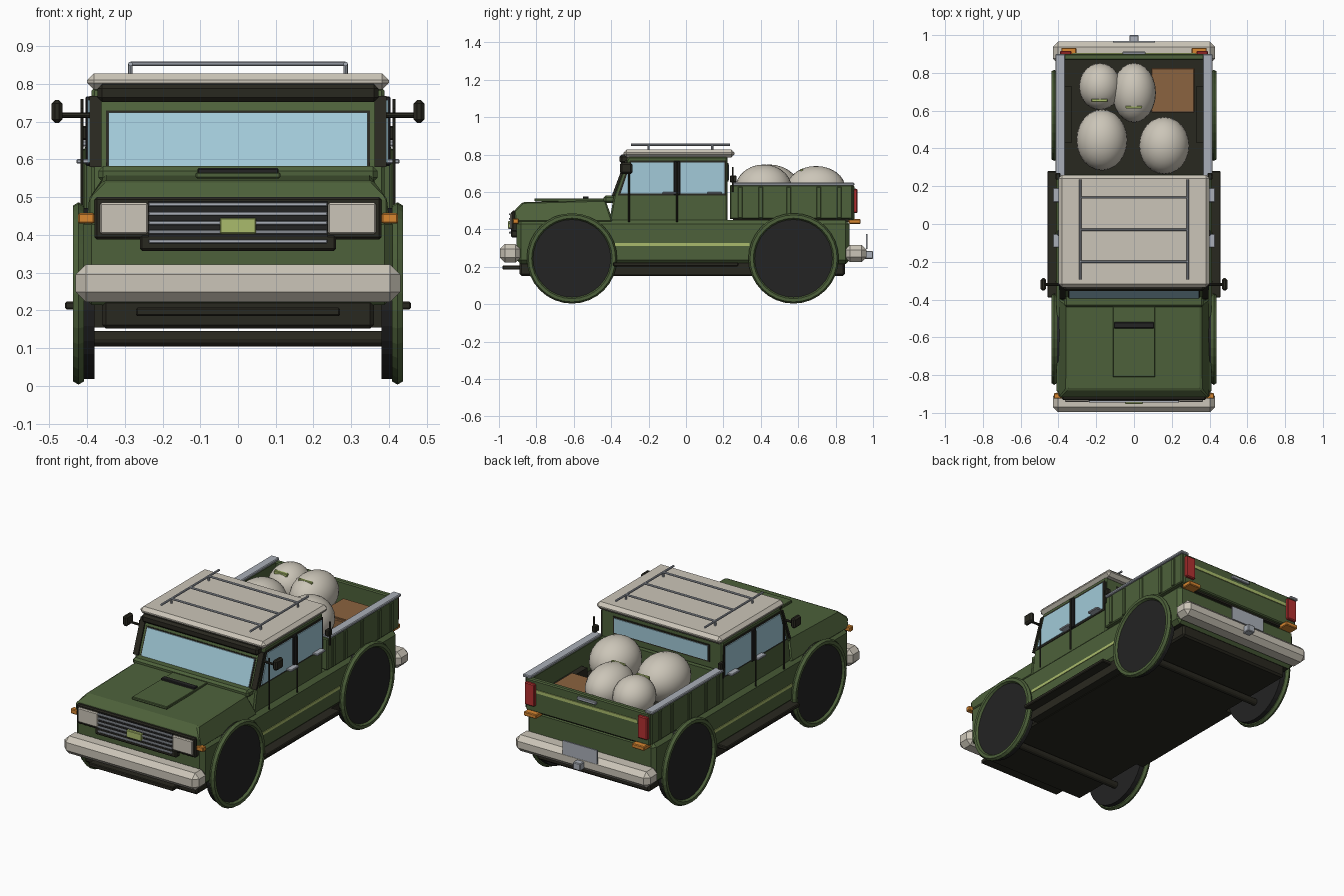
import bpy, bmesh, math
from mathutils import Vector

if "Cube" in bpy.data.objects:
    bpy.data.objects.remove(bpy.data.objects["Cube"], do_unlink=True)


def material(name, r, g, b):
    m = bpy.data.materials.new(name)
    m.use_nodes = True
    m.diffuse_color = (r, g, b, 1)
    m.node_tree.nodes["Principled BSDF"].inputs["Base Color"].default_value = (r, g, b, 1)
    return m


GREEN = material("olive green", .075, .12, .043)
CREAM = material("cream", .6, .56, .48)
GLASS = material("pale blue glass", .36, .59, .69)
TRIM = material("dark trim", .022, .021, .014)
TYRE = material("tyre black", .017, .017, .017)
SILVER = material("silver", .40, .43, .48)
ORANGE = material("signal orange", .68, .24, .03)
RED = material("lamp red", .45, .03, .03)
LIME = material("pale lime", .40, .50, .15)
BROWN = material("crate brown", .26, .125, .05)


def finish(name, bm, mat, bevel=0):
    bmesh.ops.recalc_face_normals(bm, faces=bm.faces)
    if bevel:
        bmesh.ops.bevel(bm, geom=list(bm.edges), offset=bevel, segments=1, affect='EDGES')
    me = bpy.data.meshes.new(name)
    bm.to_mesh(me)
    bm.free()
    me.materials.append(mat)
    ob = bpy.data.objects.new(name, me)
    bpy.context.collection.objects.link(ob)
    return ob


def box(name, mat, x, y, z, bevel=0):
    """Box from (low, high) ranges."""
    bm = bmesh.new()
    bmesh.ops.create_cube(bm, size=1)
    for v in bm.verts:
        v.co = [r[0] if c < 0 else r[1] for c, r in zip(v.co, (x, y, z))]
    return finish(name, bm, mat, bevel)


def wide(name, mat, half, y, z, bevel=0):
    """Box centred across the width."""
    return box(name, mat, (-half, half), y, z, bevel)


def pair(name, mat, x, y, z, bevel=0):
    """The same box on both sides."""
    box("left_" + name, mat, x, y, z, bevel)
    box("right_" + name, mat, (-x[1], -x[0]), y, z, bevel)


def prism(name, mat, x, profile, bevel=0, squeeze=None):
    """Side profile of (y, z) points extruded across x; squeeze = (height, factor)."""
    bm = bmesh.new()
    f = bm.faces.new([bm.verts.new((x[0], y, z)) for y, z in profile])
    new = bmesh.ops.extrude_face_region(bm, geom=[f])["geom"]
    for v in new:
        if isinstance(v, bmesh.types.BMVert):
            v.co.x = x[1]
    if squeeze:
        for v in bm.verts:
            if v.co.z > squeeze[0]:
                v.co.x *= squeeze[1]
    return finish(name, bm, mat, bevel)


def rod(name, mat, a, b, r, sides=8):
    a, b = Vector(a), Vector(b)
    bm = bmesh.new()
    bmesh.ops.create_cone(bm, cap_ends=True, segments=sides, radius1=r, radius2=r, depth=(b - a).length)
    ob = finish(name, bm, mat)
    ob.location = (a + b) / 2
    ob.rotation_euler = (b - a).to_track_quat('Z', 'Y').to_euler()
    return ob


# Chassis and lower body
wide("chassis", TRIM, .36, (-.89, .85), (.152, .23), .01)
wide("skid_plate", TRIM, .27, (-.98, -.88), (.185, .208), .004)
body = wide("lower_body", GREEN, .41, (-.905, .875), (.215, .45), .022)
body.data.materials.append(TRIM)
for f in body.data.polygons:
    f.material_index = int(f.normal.z < -.9)
pair("running_board", TRIM, (.38, .458), (-.39, .28), (.203, .224), .004)
pair("sill", TRIM, (.34, .40), (-.40, .36), (.155, .22))
pair("side_stripe", LIME, (.405, .414), (-.38, .34), (.312, .328))

# Wheels, arch rings and axles
for end, wy in (("front", -.61), ("rear", .575)):
    rod(end + "_axle", TRIM, (-.385, wy, .125), (.385, wy, .125), .02, 12)
    for side, s in (("left", 1), ("right", -1)):
        rod(f"{end}_{side}_wheel", TYRE, (s * .38, wy, .245), (s * .425, wy, .245), .226, 32)
        bpy.ops.mesh.primitive_torus_add(major_segments=32, minor_segments=6, major_radius=.224,
                                         minor_radius=.0175, location=(s * .4225, wy, .245),
                                         rotation=(0, math.pi / 2, 0))
        ring = bpy.context.object
        ring.name = f"{end}_{side}_arch"
        ring.data.materials.append(GREEN)

# Bumpers, tow hitch, plate
wide("front_bumper", CREAM, .43, (-.995, -.885), (.222, .322), .027)
wide("rear_bumper", CREAM, .43, (.85, .965), (.225, .318), .027)
wide("tow_hitch", SILVER, .024, (.95, 1.0), (.243, .285), .004)
wide("rear_plate", SILVER, .11, (.962, .97), (.295, .375))

# Hood
prism("hood", GREEN, (-.4, .4), [(-.915, .44), (-.918, .50), (-.875, .545), (-.43, .558), (-.39, .44)],
      .008, (.52, .89))
wide("hood_panel", GREEN, .112, (-.81, -.405), (.55, .566), .003)
wide("hood_vent", TYRE, .107, (-.552, -.52), (.56, .577), .003)

# Grille and front lights
wide("light_frame", TRIM, .38, (-.932, -.89), (.388, .50), .006)
wide("lower_grille", TRIM, .26, (-.936, -.89), (.358, .40), .006)
wide("grille_back", TYRE, .237, (-.936, -.9), (.39, .49))
for i in range(5):
    z = .383 + i * .0245
    wide(f"grille_bar_{i}", SILVER, .237, (-.946, -.93), (z - .005, z + .005), .002)
wide("front_badge", LIME, .048, (-.952, -.93), (.403, .445), .003)
pair("headlight", CREAM, (.238, .366), (-.942, -.925), (.402, .486), .005)
pair("front_signal", ORANGE, (.38, .424), (-.925, -.895), (.43, .458), .004)

# Cab shell, windscreen and pillars
prism("cab", GREEN, (-.388, .388), [(-.41, .44), (-.385, .585), (-.31, .79), (.222, .79), (.222, .44)], .008)
wide("cowl", GREEN, .37, (-.44, -.36), (.54, .582), .012)


def slanted(lo, hi, depth):
    face = lambda z: -.385 + (z - .585) * .375
    return [(face(lo) - depth, lo), (face(hi) - depth, hi), (face(hi) + .004, hi), (face(lo) + .004, lo)]


prism("windscreen_seal", TRIM, (-.35, .35), slanted(.573, .73, .004))
prism("windscreen", GLASS, (-.343, .343), slanted(.579, .725, .008))
for side, s in (("left", 1), ("right", -1)):
    prism(side + "_front_pillar", TRIM, (s * .362, s * .394), slanted(.58, .768, .010))
wide("sun_visor", TRIM, .372, (-.355, -.285), (.752, .80), .012)
wide("rear_window_seal", TRIM, .31, (.218, .226), (.655, .755))
wide("rear_window", GLASS, .30, (.22, .23), (.663, .747))

# Side windows and door fittings
for side, s in (("left", 1), ("right", -1)):
    def plate(name, mat, out, pts):
        prism(f"{side}_{name}", mat, (s * .38, s * out), pts)
    plate("window_frame", TRIM, .392, [(-.365, .582), (-.30, .768), (.215, .768), (.215, .582)])
    plate("front_glass", GLASS, .397, [(-.35, .592), (-.295, .757), (-.068, .757), (-.068, .592)])
    plate("rear_glass", GLASS, .397, [(-.03, .592), (-.03, .757), (.205, .757), (.205, .592)])
    for i, (y, lo, hi) in enumerate([(-.305, .44, .735), (-.048, .44, .76), (.25, .60, .735)]):
        rod(f"{side}_door_rod_{i}", TRIM, (s * .413, y, lo), (s * .413, y, hi), .0045, 6)
    rod(side + "_mirror_arm", TRIM, (s * .38, -.32, .717), (s * .475, -.32, .717), .007)
pair("centre_pillar", TYRE, (.385, .404), (-.064, -.033), (.583, .767), .003)
pair("front_handle", SILVER, (.388, .428), (-.125, -.052), (.589, .601), .003)
pair("rear_handle", SILVER, (.388, .428), (.115, .19), (.589, .601), .003)
pair("mirror", TRIM, (.465, .494), (-.352, -.287), (.697, .757), .009)
pair("fuel_latch", TRIM, (.39, .415), (.235, .27), (.652, .688), .004)

# Roof and rack
wide("roof", CREAM, .40, (-.335, .26), (.785, .828), .018)
for side, s in (("left", 1), ("right", -1)):
    rod(side + "_rack_rail", SILVER, (s * .285, -.295, .853), (s * .285, .235, .853), .006)
    for y in (-.2, .14):
        rod(side + "_rack_foot", SILVER, (s * .285, y, .82), (s * .285, y, .853), .006)
for y in (-.2, -.03, .14):
    rod("rack_crossbar", SILVER, (-.285, y, .853), (.285, y, .853), .006)

# Cargo bed
wide("bed_floor", TRIM, .375, (.25, .88), (.44, .475))
pair("bed_side", GREEN, (.366, .406), (.235, .89), (.455, .637), .005)
wide("bed_front", GREEN, .37, (.235, .262), (.455, .63))
wide("tailgate", GREEN, .395, (.868, .9), (.45, .635), .006)
pair("bed_rail", SILVER, (.364, .416), (.25, .9), (.634, .65), .004)
pair("bed_wheel_box", TRIM, (.33, .37), (.43, .73), (.47, .53))
for y in (.29, .40, .55, .71, .82):
    pair("bed_rib", GREEN, (.40, .413), (y - .012, y + .012), (.46, .628), .003)
wide("tailgate_stripe", LIME, .325, (.895, .905), (.565, .583))
wide("tailgate_handle", SILVER, .06, (.895, .912), (.60, .618), .003)
pair("tail_lamp", RED, (.33, .392), (.89, .916), (.487, .617), .005)
pair("rear_signal", ORANGE, (.305, .385), (.87, .933), (.43, .455), .004)

# Cargo
box("crate", BROWN, (.092, .32), (.59, .825), (.47, .565), .004)
box("crate_lid", BROWN, (.105, .307), (.603, .812), (.56, .572))
sacks = [(-.17, .445, .135, .162, .13), (.16, .415, .133, .152, .13),
         (0, .695, .116, .158, .122), (-.18, .728, .111, .124, .112)]
for i, (x, y, rx, ry, rz) in enumerate(sacks):
    bm = bmesh.new()
    bmesh.ops.create_uvsphere(bm, u_segments=24, v_segments=14, radius=1)
    for v in bm.verts:
        v.co = (x + v.co.x * rx, y + v.co.y * ry, .617 + v.co.z * rz)
    for f in bm.faces:
        f.smooth = True
    finish(f"sack_{i}", bm, CREAM)
box("sack_tie_a", LIME, (-.225, -.14), (.645, .663), (.69, .71), .003)
box("sack_tie_b", LIME, (-.045, .042), (.612, .626), (.70, .724), .003)
